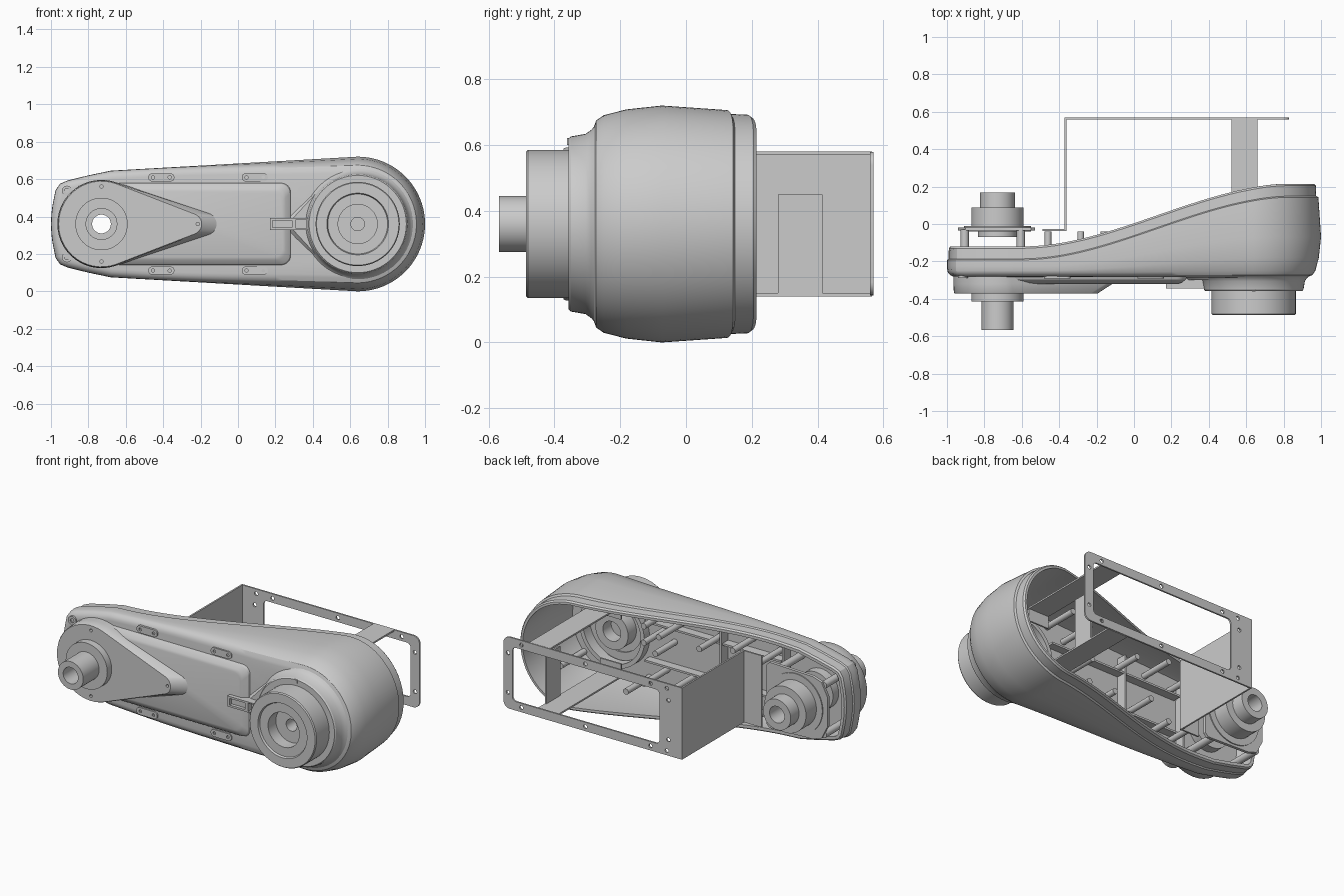
import bpy, bmesh
from math import sin, cos, pi, acos
from mathutils import Vector

if "Cube" in bpy.data.objects:
    bpy.data.objects.remove(bpy.data.objects["Cube"])

CZ = 0.36                       # mirror height
LX, RX = -0.73, 0.64            # left and right hub axes


def loft(name, rings, loop=False):
    """Skin a list of equal-length rings; cap the ends unless looped."""
    bm = bmesh.new()
    vs = [[bm.verts.new(p) for p in r] for r in rings]
    n = len(vs[0])
    pairs = list(zip(vs, vs[1:])) + ([(vs[-1], vs[0])] if loop else [])
    for a, b in pairs:
        for i in range(n):
            j = (i + 1) % n
            bm.faces.new((a[i], a[j], b[j], b[i]))
    if not loop:
        bm.faces.new(vs[0])
        bm.faces.new(vs[-1][::-1])
    bmesh.ops.recalc_face_normals(bm, faces=bm.faces)
    me = bpy.data.meshes.new(name)
    bm.to_mesh(me)
    bm.free()
    ob = bpy.data.objects.new(name, me)
    bpy.context.collection.objects.link(ob)
    return ob


def lathe(name, x, z, prof, hollow=False, n=48):
    """Turn (radius, y) pairs about a y-parallel axis."""
    return loft(name, [[(x + r * cos(2 * pi * i / n), y, z + r * sin(2 * pi * i / n))
                        for i in range(n)] for r, y in prof], hollow)


def rod(name, x, z, r, y0, y1, n=20):
    return lathe(name, x, z, [(r, y0), (r, y1)], n=n)


def box(name, x0, x1, y0, y1, z0, z1):
    return loft(name, [[(x0, y, z0), (x1, y, z0), (x1, y, z1), (x0, y, z1)] for y in (y0, y1)])


def hull(x1, r1, x2, r2, z=CZ, n=28):
    """Outline round two circles on a level line."""
    a = acos((r1 - r2) / (x2 - x1))
    pts = [(x1 + r1 * cos(t), z + r1 * sin(t)) for t in (a + (2 * pi - 2 * a) * i / n for i in range(n + 1))]
    return pts + [(x2 + r2 * cos(t), z + r2 * sin(t)) for t in (-a + 2 * a * i / 12 for i in range(13))]


def level(pts, y):
    return [(x, y, z) for x, z in pts]


def cut(ob, cutters):
    for c in cutters:
        m = ob.modifiers.new("cut", 'BOOLEAN')
        m.operation, m.solver, m.object = 'DIFFERENCE', 'EXACT', c
        c.hide_render = True
    me = bpy.data.meshes.new_from_object(ob.evaluated_get(bpy.context.evaluated_depsgraph_get()))
    ob.modifiers.clear()
    ob.data = me
    for c in cutters:
        bpy.data.objects.remove(c)
    return ob


def smooth(x, a, b):
    t = min(1, max(0, (x - a) / (b - a)))
    return t * t * (3 - 2 * t)


# Housing outline: upper half left to right, arc, then mirrored lower half
half = [(-.998, .41), (-.992, .46), (-.976, .54), (-.952, .575), (-.91, .593), (-.80, .62)]
half += [(-.68 + 1.32 * i / 30, .645 + .075 * i / 30) for i in range(30)]
half += [(RX + .36 * sin(pi / 2 * i / 20), CZ + .36 * cos(pi / 2 * i / 20)) for i in range(20)]
outline = [(-1, CZ)] + half + [(1, CZ)] + [(x, 2 * CZ - z) for x, z in half[::-1]]
N = len(outline)
normals = []
for i in range(N):
    a, b = Vector(outline[i - 1]), Vector(outline[(i + 1) % N])
    d = (b - a).normalized()
    normals.append((d.y, -d.x))     # points inward for a clockwise loop


def rim(x):
    return -.12 + .335 * smooth(x, -.6, .85)


def shell_ring(inset, ylev):
    out = []
    for (x, z), (nx, nz) in zip(outline, normals):
        w = smooth(x, -.5, .75)
        d = inset[0] + (inset[1] - inset[0]) * w
        y = rim(x) + ylev[1] if ylev[0] == 'rim' else ylev[0] + (ylev[1] - ylev[0]) * w
        out.append((x + nx * d, y, z + nz * d))
    return out


# Hollow barrel-sided housing, open at the back
housing = loft("housing", [shell_ring(*r) for r in [
    ((.045, .06), (-.255, -.25)), ((.032, .035), (-.21, -.07)), ((.036, .05), ('rim', 0)),
    ((.018, .036), ('rim', 0)), ((.010, .028), ('rim', -.01)), ((.008, .026), ('rim', -.066)),
    ((.001, .014), ('rim', -.072)), ((0, 0), (-.225, -.07)), ((.002, .012), (-.25, -.18)),
    ((.006, .03), (-.262, -.25)), ((.018, .046), (-.274, -.273)), ((.03, .07), (-.28, -.282)),
    ((.045, .085), (-.282, -.286))]])
cut(housing, [rod("c1", RX, CZ, .2, -.5, 0, 48), rod("c2", LX, CZ, .1, -.5, 0, 48)])

# Raised front panel with sloping edges
def panel(d):
    x0, x1, h, r = -.66, .285 - d, .222 - d, .05
    top = [(x0, CZ + h)] + [(x1 - r + r * sin(pi / 2 * i / 6), CZ + h - r + r * cos(pi / 2 * i / 6)) for i in range(7)]
    return top + [(x, 2 * CZ - z) for x, z in top[::-1]]
loft("front_panel", [level(panel(0), -.275), level(panel(.008), -.297),
                     level(panel(.03), -.315), level(panel(.045), -.32)])
# Ridge running from the panel into the round boss
loft("boss_ridge", [level(hull(.30, .05, RX, .285), -.28), level(hull(.32, .04, RX, .275), -.30)])

# Right boss, pulley and notch
lathe("right_boss", RX, CZ, [(.305, -.272), (.287, -.287), (.274, -.305), (.266, -.35), (.26, -.357),
                             (.15, -.357), (.15, -.272)], True, 64)
lathe("right_pulley", RX, CZ, [(.225, -.35), (.225, -.48), (.22, -.487), (.165, -.487), (.16, -.475),
                               (.105, -.475), (.105, -.40), (.036, -.40), (.036, -.30), (.15, -.30), (.15, -.35)], True, 64)
box("boss_notch", RX - .01, RX + .01, -.362, -.33, .60, .622)
lathe("inner_hub_ring", RX, CZ, [(.22, -.262), (.22, -.2), (.195, -.2), (.195, -.262)], True)
lathe("inner_bearing", RX, CZ, [(.11, -.31), (.11, -.2), (.06, -.2), (.06, -.31)], True)

# Latch between panel and boss
cut(box("latch", .17, .385, -.345, -.28, .328, .392),
    [box("c", .185, .29, -.4, -.325, .34, .38), box("c", .31, .365, -.4, -.315, .335, .385)])

# Teardrop cover and left hub
cover = loft("teardrop_cover", [level(hull(LX, .236, -.165, .065), -.27), level(hull(LX, .236, -.175, .06), -.32),
                                level(hull(LX, .233, -.245, .06), -.365), level(hull(LX, .229, -.25, .056), -.372)])
cut(cover, [rod("c", LX, CZ, .09, -.5, 0, 32)] +
    [rod("c", x, z, .009, -.5, -.35, 12) for x, z in ((LX, .56), (LX, .16), (-.215, CZ))])
lathe("left_hub", LX, CZ, [(.14, -.365), (.14, -.415), (.085, -.415), (.085, -.568), (.05, -.568),
                           (.05, -.25), (.10, -.25), (.10, -.365)], True)

# Rear pulley, its plate and standoffs
lathe("rear_pulley", LX, CZ, [(.105, -.07), (.105, -.04), (.18, -.04), (.18, -.012), (.14, -.012), (.14, .088),
                              (.093, .088), (.093, .168), (.05, .168), (.05, -.07)], True)
lathe("rear_bearing", LX, CZ, [(.12, -.262), (.12, -.2), (.06, -.2), (.06, -.262)], True)
plate = [(-.94, .27), (-.90, .19), (-.84, .17), (-.55, .16), (-.53, .18)]
cut(loft("rear_plate", [level(plate + [(x, 2 * CZ - z) for x, z in plate[::-1]], y) for y in (-.036, -.018)]),
    [rod("c", LX, CZ, .09, -.2, .2, 32)])

for s, side in ((1, "upper"), (-1, "lower")):
    for x, dz in ((-.905, .15), (-.605, .17)):
        rod("standoff_" + side, x, CZ + s * dz, .022, -.26, -.03)
    # Screw lugs on the front edge
    for x in (-.41, .09):
        z = CZ + s * .249
        cut(loft("screw_lug_" + side, [level(hull(x - .048, .022, x + .048, .022, z), y) for y in (-.255, -.292)]),
            [rod("c", x + dx, z, .009, -.4, -.275, 12) for dx in (-.045, .045)])
    lathe("corner_lug_" + side, -.915, CZ + s * .178, [(.027, -.26), (.027, -.29), (.012, -.29), (.012, -.26)], True, 20)
    # Strap from the frame into the housing
    z = CZ + s * .215
    box("frame_strap_" + side, .52, .66, -.12, .565, z - .005, z + .005)
    box("strap_foot_" + side, .52, .66, -.125, -.115, min(z, z - s * .08), max(z, z - s * .08))
    # Floor ribs
    box("floor_rib_" + side, -.5, .42, -.26, -.20, CZ + s * .12 - .006, CZ + s * .12 + .006)
for x in (-.52, -.1):
    box("cross_rib", x - .006, x + .006, -.26, -.19, .13, .59)

# Posts standing on the housing floor
for x, z, y in [(-.46, .52, -.04), (-.46, .2, -.04), (-.285, .55, -.04), (-.285, .17, -.04), (-.16, .27, -.04),
                (-.06, .5, -.04), (.2, .51, -.02), (.3, .45, -.02), (.3, .55, -.02), (.25, .38, -.06),
                (.1, .22, -.04), (.3, .2, -.02), (.42, .6, -.02), (.42, .12, -.02), (.86, .56, -.02), (.86, .16, -.02)]:
    rod("post", x, z, .018, -.27, y)

# Sheet-metal frame: window plate, side wall, foot and tab
r = .04
fx0, fx1, fz0, fz1 = -.372, .83, .143, .579
edge = [(fx0, fz0)] + [(fx1 - r + r * sin(pi / 12 * i), fz0 + r - r * cos(pi / 12 * i)) for i in range(7)]
edge += [(x, fz0 + fz1 - z) for x, z in edge[::-1]]
wr = .025
def window():
    pts = []
    for cx, cz, a in ((.77 - wr, .525 - wr, 0), (-.22 + wr, .525 - wr, 1), (-.22 + wr, .197 + wr, 2), (.77 - wr, .197 + wr, 3)):
        pts += [(cx + wr * cos(pi / 2 * (a + i / 5)), cz + wr * sin(pi / 2 * (a + i / 5))) for i in range(6)]
    return pts
cut(loft("rear_frame", [level(edge, y) for y in (.56, .57)]),
    [loft("c", [level(window(), y) for y in (.4, .7)])] +
    [rod("c", x, z, .012, .4, .7, 12) for x in (-.27, -.16, .28, .71, .80) for z in (.171, .551)
     if x != .80] +
    [rod("c", x, z, .012, .4, .7, 12) for x in (-.28, .80) for z in (.24, .48)])
box("frame_side_wall", -.372, -.362, -.035, .57, fz0, fz1)
box("frame_foot", -.49, -.362, -.037, -.027, fz0, fz1)
box("strap_tab", .65, .66, .28, .415, .145, .45)

# Smooth shading with crisp edges
for ob in bpy.context.scene.objects:
    ob.select_set(True)
    bpy.context.view_layer.objects.active = ob
bpy.ops.object.shade_smooth_by_angle(angle=pi / 6)
